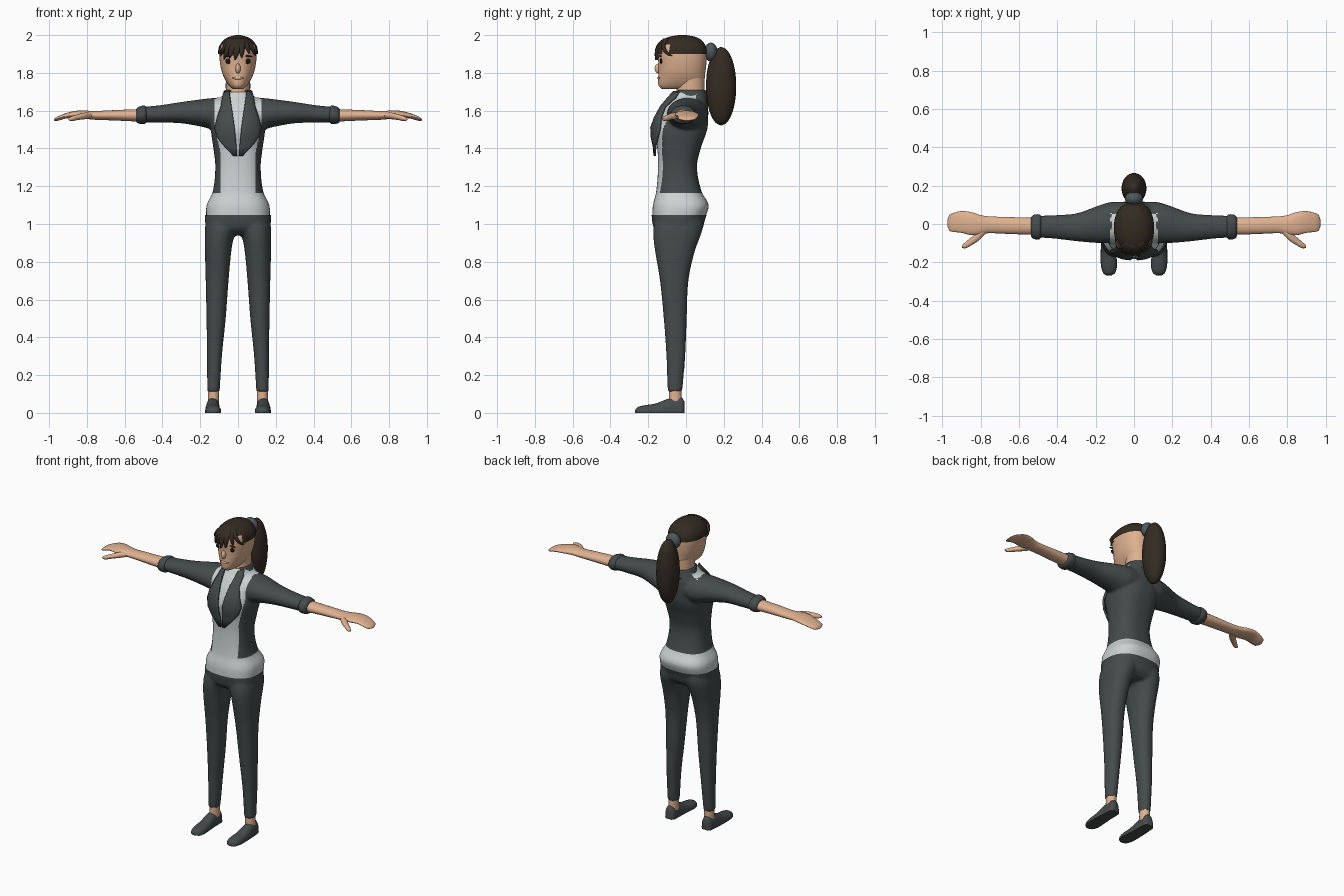
import bpy, bmesh, math
from mathutils import Vector, Matrix

if "Cube" in bpy.data.objects:
    bpy.data.objects.remove(bpy.data.objects["Cube"])

def material(name, rgb):
    m = bpy.data.materials.new(name)
    m.diffuse_color = (*rgb, 1)
    m.use_nodes = True
    m.node_tree.nodes["Principled BSDF"].inputs["Base Color"].default_value = m.diffuse_color
    return m

GREY = material("charcoal cloth", (0.06, 0.07, 0.071))
SHIRT = material("pale shirt", (0.60, 0.65, 0.65))
SKIN = material("skin", (0.74, 0.44, 0.28))
HAIR = material("dark brown hair", (0.034, 0.024, 0.016))
BAND = material("slate band", (0.075, 0.095, 0.105))
BLACK = material("eye black", (0.008, 0.007, 0.007))
BROWN = material("lip brown", (0.36, 0.17, 0.10))

def sample(rows, t):
    """Smooth interpolation of a table of sections."""
    i = max(0, min(len(rows) - 2, sum(r[0] <= t for r in rows) - 1))
    def slope(j, c):
        a, b = rows[max(j - 1, 0)], rows[min(j + 1, len(rows) - 1)]
        return (b[c] - a[c]) / (b[0] - a[0])
    p, q = rows[i], rows[i + 1]
    h = q[0] - p[0]
    u = min(1, max(0, (t - p[0]) / h))
    return [(2*u**3 - 3*u*u + 1) * p[c] + (3*u*u - 2*u**3) * q[c]
            + h * ((u**3 - 2*u*u + u) * slope(i, c) + (u**3 - u*u) * slope(i + 1, c))
            for c in range(1, 5)]

def loft(bm, rows, axis="z", side=1, n=2.0, steps=24, segs=32, floor=None):
    """Rows are (t, a0, a1, b0, b1): section limits at t along the axis."""
    rings = []
    for k in range(steps + 1):
        t = rows[0][0] + (rows[-1][0] - rows[0][0]) * k / steps
        a0, a1, b0, b1 = sample(rows, t)
        ring = []
        for j in range(segs):
            g = 2 * math.pi * j / segs
            c, s = math.cos(g), math.sin(g)
            a = (a0 + a1) / 2 + (a1 - a0) / 2 * math.copysign(abs(c) ** (2 / n), c)
            b = (b0 + b1) / 2 + (b1 - b0) / 2 * math.copysign(abs(s) ** (2 / n), s)
            x, y, z = {"z": (a, b, t), "x": (t, a, b), "y": (a, t, b)}[axis]
            ring.append(bm.verts.new((x * side, y, z if floor is None else max(z, floor))))
        rings.append(ring)
    for r, q in zip(rings, rings[1:]):
        for j in range(segs):
            bm.faces.new((r[j], r[(j + 1) % segs], q[(j + 1) % segs], q[j]))
    bm.faces.new(rings[0][::-1])
    bm.faces.new(rings[-1])
    return bm

def finish(name, bm, *mats):
    bmesh.ops.recalc_face_normals(bm, faces=bm.faces)
    me = bpy.data.meshes.new(name)
    bm.to_mesh(me)
    bm.free()
    ob = bpy.data.objects.new(name, me)
    bpy.context.collection.objects.link(ob)
    for m in mats:
        me.materials.append(m)
    smooth(ob)
    return ob

def smooth(ob):
    bpy.ops.object.select_all(action="DESELECT")
    ob.select_set(True)
    bpy.context.view_layer.objects.active = ob
    bpy.ops.object.shade_smooth_by_angle(angle=math.radians(50))

def fuse(bm, voxel):
    """Blend overlapping lofts into one skin and return it as a bmesh."""
    ob = finish("blend", bm)
    r = ob.modifiers.new("remesh", "REMESH")
    r.mode, r.voxel_size = "VOXEL", voxel
    s = ob.modifiers.new("smooth", "SMOOTH")
    s.factor, s.iterations = 0.5, 5
    me = bpy.data.meshes.new_from_object(ob.evaluated_get(bpy.context.evaluated_depsgraph_get()))
    out = bmesh.new()
    out.from_mesh(me)
    bpy.data.objects.remove(ob)
    return out

def cut(bm, co, no, clear=False):
    bmesh.ops.bisect_plane(bm, geom=bm.verts[:] + bm.edges[:] + bm.faces[:],
                           plane_co=co, plane_no=no, clear_outer=clear)

def ball(name, mat, loc, size, tilt=0):
    bm = bmesh.new()
    bmesh.ops.create_uvsphere(bm, u_segments=32, v_segments=20, radius=1,
        matrix=Matrix.Translation(loc) @ Matrix.Rotation(tilt, 4, "Y") @ Matrix.Diagonal((*size, 1)))
    return finish(name, bm, mat)

def front_y(rows, x, z, n):
    a0, a1, b0, b1 = sample(rows, z)
    u = min(0.93, abs(x) / a1)
    return (b0 + b1) / 2 - (b1 - b0) / 2 * (1 - u ** n) ** (1 / n)

def upright(table):
    return [(z, -w, w, f, b) for z, f, b, w in table]

# Torso and sleeves, painted as shirt and open jacket
torso = upright([(1.03, -.178, .10, .168), (1.1, -.175, .12, .166), (1.17, -.158, .083, .134),
    (1.3, -.148, .058, .12), (1.4, -.152, .078, .13), (1.5, -.168, .112, .143),
    (1.58, -.14, .118, .135), (1.64, -.105, .115, .11), (1.67, -.08, .108, .088), (1.7, -.06, .10, .068)])
sleeve = [(.04, -.09, .115, 1.5, 1.675), (.12, -.1, .115, 1.495, 1.668), (.18, -.1, .098, 1.512, 1.662),
    (.3, -.09, .056, 1.533, 1.646), (.42, -.076, .046, 1.537, 1.628), (.51, -.07, .043, 1.538, 1.62)]
bm = loft(bmesh.new(), torso, n=2.6, steps=60, segs=64)
for s in (1, -1):
    loft(bm, sleeve, "x", s, steps=30)
bm = fuse(bm, 0.008)
cut(bm, (0, 0, 1.165), (0, 0, 1))
for s in (1, -1):
    cut(bm, (s * .093, 0, 0), (1, 0, 0))
edge = [(1.1, .093), (1.38, .093), (1.5, .122), (1.6, .128), (1.72, .115)]
for f in bm.faces:
    x, y, z = f.calc_center_median()
    for (z0, x0), (z1, x1) in zip(edge, edge[1:]):
        if z0 <= z < z1:
            opening = x0 + (x1 - x0) * (z - z0) / (z1 - z0)
            break
    f.material_index = int(z < 1.165 or (y < -.03 and abs(x) < opening)
                           or (z > 1.65 and abs(x) < .12 and y < .055))
finish("jacket_and_shirt", bm, GREY, SHIRT)

# Lapels
lapel = [(1.36, .004, .022), (1.41, .008, .068), (1.46, .013, .108), (1.51, .018, .122),
         (1.56, .024, .108), (1.62, .034, .088), (1.67, .042, .08), (1.7, .046, .072)]
for s in (1, -1):
    bm = bmesh.new()
    grid = [[bm.verts.new((s * (a + (b - a) * k / 8),
             front_y(torso, a + (b - a) * k / 8, z, 2.6) - .017, z)) for k in range(9)]
            for z, a, b in lapel]
    for p, q in zip(grid, grid[1:]):
        for k in range(8):
            bm.faces.new((p[k], p[k + 1], q[k + 1], q[k]))
    ob = finish("lapel", bm, GREY)
    m = ob.modifiers.new("thickness", "SOLIDIFY")
    m.thickness, m.offset = .012, 0

# Collar, open at the throat
bm = loft(bmesh.new(), upright([(1.66, -.08, .116, .092), (1.685, -.068, .11, .08),
                                (1.71, -.058, .104, .07)]), steps=6, segs=48)
bmesh.ops.delete(bm, geom=[f for f in bm.faces if len(f.verts) > 4 or
    (f.calc_center_median().y < 0 and abs(f.calc_center_median().x) < .045)], context="FACES")
ob = finish("collar", bm, GREY)
ob.modifiers.new("thickness", "SOLIDIFY").thickness = .008

# Trousers
leg = [(.11, .097, .163, -.097, -.02), (.3, .085, .164, -.104, -.004), (.5, .065, .167, -.118, .004),
       (.7, .05, .171, -.138, .013), (.85, .036, .175, -.163, .045), (.92, .024, .176, -.172, .07),
       (.98, .0, .175, -.172, .09), (1.03, -.01, .165, -.16, .09)]
pelvis = upright([(.94, -.125, .055, .14), (.97, -.165, .085, .165), (1.02, -.18, .10, .175),
                  (1.07, -.182, .118, .174)])
bm = loft(bmesh.new(), pelvis, n=2.4, segs=48)
for s in (1, -1):
    loft(bm, leg, "z", s, n=2.2, steps=50)
bm = fuse(bm, 0.009)
cut(bm, (0, 0, 1.047), (0, 0, 1), True)
finish("trousers", bm, GREY)

shoe = [(-.27, .12, .142, -.005, .014), (-.258, .1, .16, -.02, .03), (-.22, .089, .172, -.03, .04),
        (-.16, .092, .174, -.04, .05), (-.1, .096, .172, -.06, .073), (-.05, .097, .168, -.07, .084),
        (-.02, .1, .164, -.07, .08), (-.008, .112, .152, -.05, .06)]
ankle = [(.05, .1, .16, -.092, -.022), (.13, .1, .158, -.09, -.024)]
forearm = [(.48, -.058, .032, 1.54, 1.61), (.65, -.052, .036, 1.548, 1.603), (.76, -.048, .04, 1.552, 1.598),
           (.8, -.056, .046, 1.556, 1.6), (.85, -.058, .062, 1.56, 1.6), (.9, -.046, .067, 1.56, 1.59),
           (.95, -.04, .055, 1.548, 1.572), (.966, -.032, .044, 1.545, 1.562), (.974, -.01, .02, 1.547, 1.554)]
thumb = [(.77, -.045, .0, 1.56, 1.59), (.81, -.086, -.03, 1.555, 1.59), (.85, -.112, -.07, 1.55, 1.58),
         (.88, -.127, -.095, 1.545, 1.57), (.898, -.124, -.112, 1.55, 1.56)]
cuff = [(.485, -.071, .044, 1.537, 1.62), (.495, -.08, .05, 1.53, 1.628), (.515, -.08, .05, 1.53, 1.624),
        (.53, -.074, .044, 1.533, 1.618), (.538, -.062, .034, 1.54, 1.608)]
for s in (1, -1):
    finish("shoe", loft(bmesh.new(), shoe, "y", s, n=2.3, floor=0), GREY)
    finish("ankle", loft(bmesh.new(), ankle, "z", s, steps=3), SKIN)
    bm = loft(bmesh.new(), forearm, "x", s, steps=50)
    finish("forearm_and_hand", loft(bm, thumb, "x", s, segs=16), SKIN)
    finish("cuff", loft(bmesh.new(), cuff, "x", s, steps=12), GREY)

# Head and neck
head_table = [(1.715, -.128, .0, .028), (1.73, -.144, .06, .046), (1.76, -.148, .094, .066),
    (1.8, -.146, .102, .084), (1.85, -.146, .108, .095), (1.9, -.15, .11, .099),
    (1.94, -.142, .10, .094), (1.97, -.115, .075, .072), (1.985, -.08, .04, .045)]
head = upright(head_table)
finish("head", loft(bmesh.new(), head, n=2.2, steps=40, segs=48), SKIN)
finish("neck", loft(bmesh.new(), upright([(1.64, -.075, .1, .07), (1.69, -.052, .098, .064),
                                          (1.8, -.05, .098, .064)])), SKIN)
ball("nose", SKIN, (0, -.146, 1.823), (.014, .02, .026))
for s in (1, -1):
    def on_face(x, z):
        return (s * x, front_y(head, x, z, 2.2), z)
    ball("eye", BLACK, on_face(.05, 1.862), (.017, .006, .014))
    ball("eyebrow", HAIR, on_face(.05, 1.889), (.026, .007, .005), s * .12)
    ball("mouth_corner", BROWN, on_face(.027, 1.775), (.006, .003, .004))
ball("lips", SKIN, (0, -.145, 1.772), (.022, .006, .008))

# Hair cap with a raised forehead opening
cap = upright([(z, f - .007, b + .006, w + .006) for z, f, b, w in head_table[4:7]]
              + [(1.975, -.122, .08, .074), (1.992, -.085, .045, .045), (2.0, -.04, .0, .012)])
bm = loft(bmesh.new(), cap, n=2.2, steps=45, segs=64)
cut(bm, (0, 0, 1.9), (0, 0, -1), True)
bmesh.ops.delete(bm, geom=[f for f in bm.faces if f.calc_center_median().y < -.085
                           and f.calc_center_median().z < 1.95], context="FACES")
finish("hair_cap", bm, HAIR)

# Fringe strands swept from the parting
for x0, x1, z1, w in ((-.03, -.097, 1.885, .02), (-.02, -.075, 1.87, .021), (-.005, -.045, 1.877, .022),
                      (.005, -.015, 1.868, .021), (.015, .02, 1.88, .02), (.03, .06, 1.9, .014),
                      (.035, .095, 1.89, .016)):
    rows = []
    for k in range(6):
        u = 1 - k / 5
        z = 1.982 + (z1 - 1.982) * u
        x = x0 + (x1 - x0) * u ** .8
        y = front_y(cap, x, z, 2.2)
        h = w * (1 - u ** 2.5) + .002
        rows.append((z, x - h, x + h, y - .009, y + .014))
    finish("fringe_strand", loft(bmesh.new(), rows, steps=12, segs=12), HAIR)

# Ponytail and its band
finish("ponytail", loft(bmesh.new(), [(1.522 + .415 * (1 - math.cos(math.pi * k / 12)) / 2,
    *(v for c, r in ((0, .065), (.186, .08)) for v in (c - r * max(.03, math.sin(math.pi * k / 12)),
    c + r * max(.03, math.sin(math.pi * k / 12))))) for k in range(13)], steps=48), HAIR)
ball("hair_band", BAND, (0, .132, 1.91), (.048, .036, .05))
